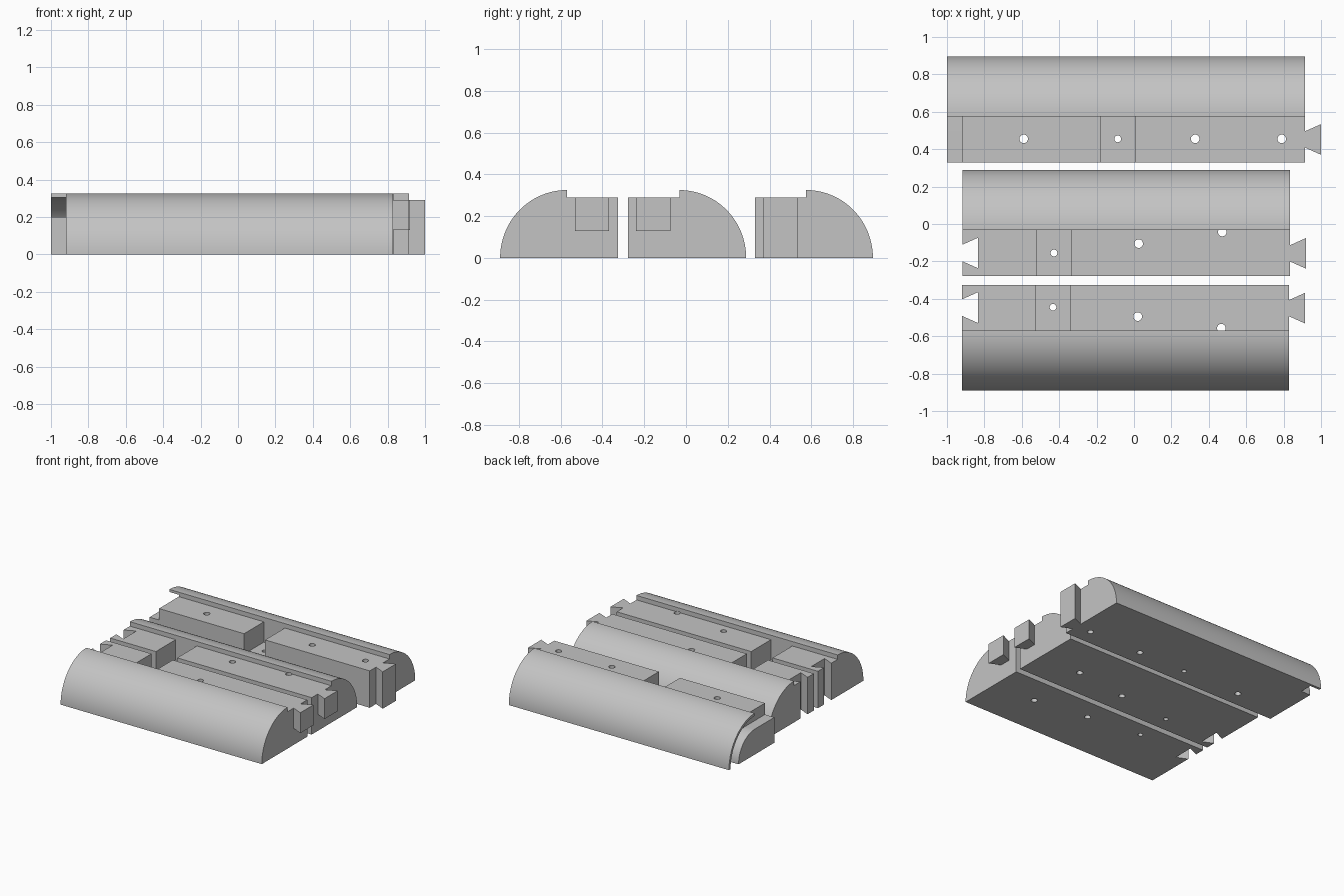
import bpy, bmesh, math

if "Cube" in bpy.data.objects:
    bpy.data.objects.remove(bpy.data.objects["Cube"])

grey = bpy.data.materials.new("light grey")
grey.diffuse_color = (0.55, 0.55, 0.55, 1)
grey.use_nodes = True
grey.node_tree.nodes["Principled BSDF"].inputs["Base Color"].default_value = grey.diffuse_color

R, FLAT, LEDGE = 0.32, 0.245, 0.29     # dome radius, ledge width, ledge height
TOP = 0.325


def prism(name, pts, lo, hi, axis):
    """Extrude a closed outline along x (points are y,z) or z (points are x,y)."""
    place = (lambda a, b, h: (h, a, b)) if axis == "x" else (lambda a, b, h: (a, b, h))
    bm = bmesh.new()
    face = bm.faces.new([bm.verts.new(place(a, b, lo)) for a, b in pts])
    ext = bmesh.ops.extrude_face_region(bm, geom=[face])
    for v in ext["geom"]:
        if isinstance(v, bmesh.types.BMVert):
            v.co = place(*((v.co.y, v.co.z) if axis == "x" else (v.co.x, v.co.y)), hi)
    bmesh.ops.recalc_face_normals(bm, faces=bm.faces)
    me = bpy.data.meshes.new(name)
    bm.to_mesh(me)
    bm.free()
    me.materials.append(grey)
    ob = bpy.data.objects.new(name, me)
    bpy.context.collection.objects.link(ob)
    return ob


def box(name, x0, x1, y0, y1, z0, z1):
    return prism(name, [(x0, y0), (x1, y0), (x1, y1), (x0, y1)], z0, z1, "z")


def boolean(ob, tool, op):
    mod = ob.modifiers.new(op, "BOOLEAN")
    mod.operation, mod.object, mod.solver = op, tool, "EXACT"
    bpy.context.view_layer.objects.active = ob
    bpy.ops.object.modifier_apply(modifier=mod.name)
    bpy.data.objects.remove(tool)


def arc(yc, s, ry, rz, n=40):
    """Quarter arc from the crown down to the base, on side s of yc."""
    return [(yc + s * ry * math.sin(i / n * math.pi / 2),
             rz * math.cos(i / n * math.pi / 2)) for i in range(n + 1)]


def dovetail(name, x0, x1, yc, z0, z1, narrow=0.044, wide=0.082, over=0.0):
    """Trapezoid, narrow at x0 and wide at x1; over extends past the narrow end."""
    pts = [(x0, yc - narrow), (x1, yc - wide), (x1, yc + wide), (x0, yc + narrow)]
    if over:
        pts += [(x0 - over, yc + narrow), (x0 - over, yc - narrow)]
    return prism(name, pts, z0, z1, "z")


def rail(name, x0, x1, yc, s, tail_y, tail_z, pocket, holes):
    # ledge plus quarter-round body
    flat_edge = yc - s * FLAT
    profile = [(flat_edge, 0), (flat_edge, LEDGE), (yc, LEDGE)] + arc(yc, s, R, TOP)
    ob = prism(name, profile, x0, x1, "x")
    # crosswise pocket in the ledge, open at the flat side
    ya, yb = sorted((flat_edge - s * 0.05, yc))
    boolean(ob, box("pocket_cutter", *pocket, ya, yb, 0.13, LEDGE + 0.01), "DIFFERENCE")
    # vertical screw holes
    for hx, hy, r in holes:
        ring = [(hx + r * math.cos(k * math.pi / 12), hy + r * math.sin(k * math.pi / 12))
                for k in range(24)]
        boolean(ob, prism("hole_cutter", ring, -0.05, LEDGE + 0.004, "z"), "DIFFERENCE")
    # joining tail on the right end
    boolean(ob, dovetail("tail", x1, x1 + 0.085, tail_y, tail_z, LEDGE, over=0.02), "UNION")
    return ob


BIG, SMALL = 0.023, 0.018

front = rail("front_rail", -0.92, 0.83, -0.57, -1, -0.45, 0.13, (-0.525, -0.34),
             [(-0.433, -0.445, SMALL), (0.02, -0.495, BIG), (0.467, -0.557, BIG)])
middle = rail("middle_rail", -0.918, 0.835, -0.032, 1, -0.157, 0.13, (-0.52, -0.335),
              [(-0.428, -0.155, SMALL), (0.025, -0.105, BIG), (0.472, -0.043, BIG)])
back = rail("back_rail", -1.0, 0.915, 0.575, 1, 0.452, 0.0, (-0.178, 0.005),
            [(-0.59, 0.455, BIG), (-0.087, 0.455, SMALL), (0.327, 0.455, BIG),
             (0.79, 0.455, BIG)])

# sockets in the left ends of the front and middle rails
for ob, x, y in ((front, -0.92, -0.447), (middle, -0.918, -0.155)):
    boolean(ob, dovetail("socket_cutter", x, x + 0.085, y, -0.05, 0.4, over=0.05),
            "DIFFERENCE")

# left end of the back rail: thin outer lip around a smaller inner tongue
gap = ([(0.28, 0.2), (0.28, 0.305), (0.575, 0.305)] + arc(0.575, 1, 0.3, 0.305)
       + [(0.875, -0.05), (0.775, -0.05)] + arc(0.575, 1, 0.2, 0.2)[::-1])
boolean(back, prism("lip_cutter", gap, -1.05, -0.918, "x"), "DIFFERENCE")

# smooth domes, crisp edges
for ob in (front, middle, back):
    bpy.ops.object.select_all(action="DESELECT")
    ob.select_set(True)
    bpy.context.view_layer.objects.active = ob
    bpy.ops.object.shade_smooth_by_angle(angle=math.radians(30))
